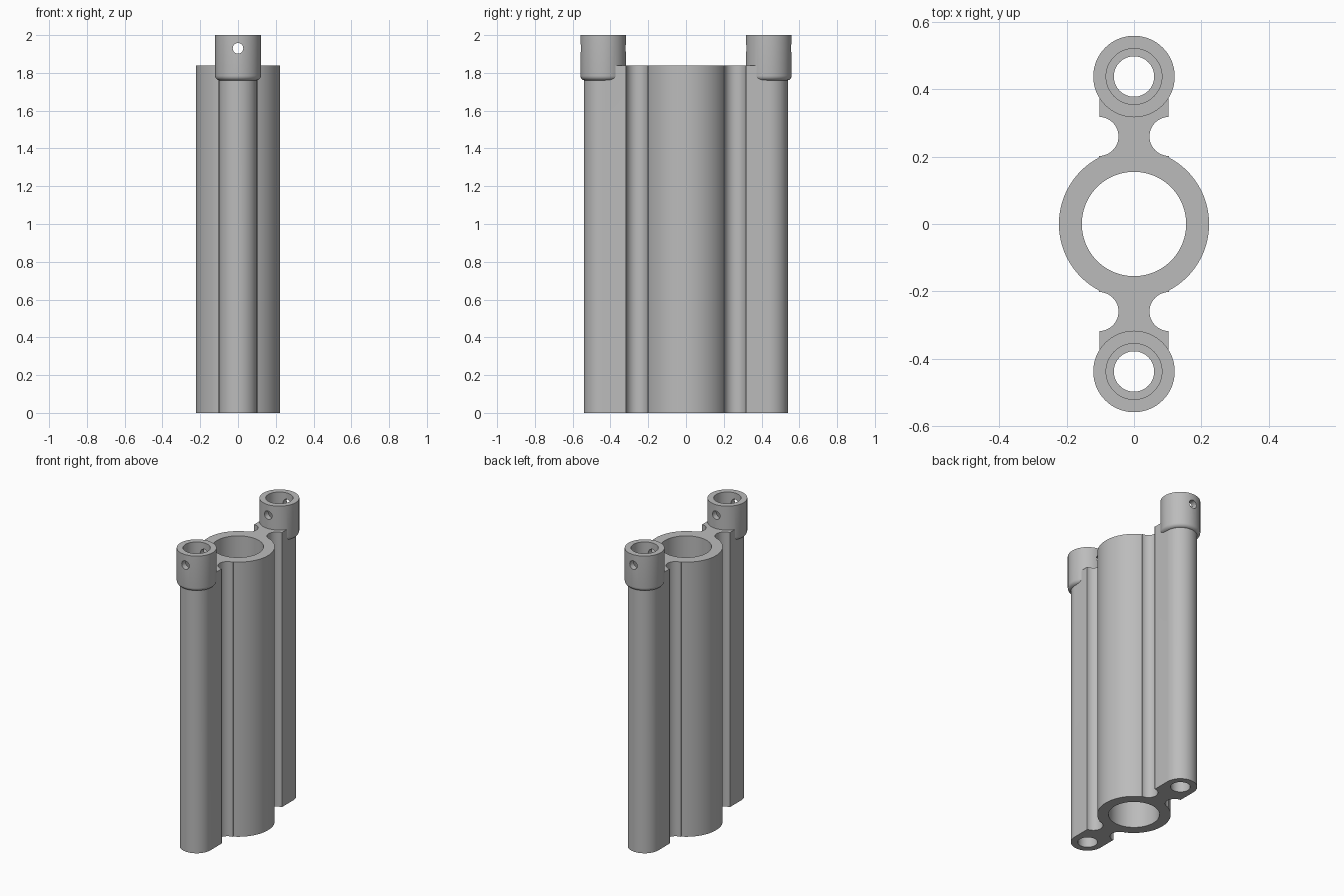
import bpy, bmesh
from math import sin, cos, pi, sqrt, radians, asin

cube = bpy.data.objects.get("Cube")
if cube:
    bpy.data.objects.remove(cube, do_unlink=True)

HEIGHT, BODY_TOP = 2.0, 1.84
RING_R, BORE_R = 0.223, 0.155          # central tube
END_Y, END_R, END_BORE = 0.438, 0.102, 0.06
COLLAR_R, COLLAR_BORE, COLLAR_LOW = 0.121, 0.083, 1.76
NOTCH_X, NOTCH_Y, NOTCH_R = 0.104, 0.26, 0.058

grey = bpy.data.materials.new("plain grey")
grey.use_nodes = True
colour = (0.5, 0.5, 0.5, 1)
grey.diffuse_color = colour
grey.node_tree.nodes["Principled BSDF"].inputs["Base Color"].default_value = colour


def arc(cx, cy, r, a0, a1, n):
    return [(cx + r * cos(a0 + (a1 - a0) * i / n),
             cy + r * sin(a0 + (a1 - a0) * i / n)) for i in range(n + 1)]


def make(name, bm):
    bmesh.ops.recalc_face_normals(bm, faces=bm.faces)
    mesh = bpy.data.meshes.new(name)
    bm.to_mesh(mesh)
    bm.free()
    mesh.materials.append(grey)
    obj = bpy.data.objects.new(name, mesh)
    bpy.context.collection.objects.link(obj)
    return obj


def prism(name, outline, z0, z1):
    bm = bmesh.new()
    face = bm.faces.new([bm.verts.new((x, y, z0)) for x, y in outline])
    top = bmesh.ops.extrude_face_region(bm, geom=[face])["geom"]
    verts = [v for v in top if isinstance(v, bmesh.types.BMVert)]
    bmesh.ops.translate(bm, verts=verts, vec=(0, 0, z1 - z0))
    return make(name, bm)


def rod(name, y, r, z0, z1, n=64):
    return prism(name, arc(0, y, r, 0, 2 * pi, n)[:-1], z0, z1)


def combine(target, tool, operation):
    mod = target.modifiers.new(tool.name, "BOOLEAN")
    mod.operation, mod.object, mod.solver = operation, tool, "EXACT"
    tool.hide_render = True
    tools.append(tool)


# Extruded body: one quarter of the outline, mirrored twice
join = asin(sqrt(RING_R ** 2 - NOTCH_X ** 2) / RING_R)
quarter = arc(0, 0, RING_R, 0, join, 20)
quarter += arc(NOTCH_X, NOTCH_Y, NOTCH_R, 1.5 * pi, 0.5 * pi, 24)
quarter += [(END_R, NOTCH_Y + NOTCH_R)]
quarter += arc(0, END_Y, END_R, 0, pi / 2, 18)
half = quarter + [(-x, y) for x, y in reversed(quarter[:-1])]
outline = half + [(x, -y) for x, y in reversed(half[1:-1])]
clean = [p for i, p in enumerate(outline)
         if abs(p[0] - outline[i - 1][0]) + abs(p[1] - outline[i - 1][1]) > 0.002]
body = prism("twin_socket_body", clean, 0, BODY_TOP)

# Collars with a rounded lower edge, then the bores and cross holes
tools = []
for side, s in (("front", -1), ("back", 1)):
    y = s * END_Y
    collar = rod(side + "_collar", y, COLLAR_R, COLLAR_LOW, HEIGHT)
    bm = bmesh.new()
    bm.from_mesh(collar.data)
    rim = [e for e in bm.edges if all(v.co.z < COLLAR_LOW + 0.01 for v in e.verts)]
    bmesh.ops.bevel(bm, geom=rim, offset=0.025, segments=6, profile=0.5, affect="EDGES")
    bm.to_mesh(collar.data)
    bm.free()
    combine(body, collar, "UNION")
for side, s in (("front", -1), ("back", 1)):
    y = s * END_Y
    combine(body, rod(side + "_bore", y, END_BORE, -0.1, 2.1), "DIFFERENCE")
    combine(body, rod(side + "_counterbore", y, COLLAR_BORE, BODY_TOP, 2.1), "DIFFERENCE")
combine(body, rod("main_bore", 0, BORE_R, -0.1, 2.1, 80), "DIFFERENCE")
pin = rod("cross_hole", 0, 0.028, -1, 1, 32)
pin.rotation_euler.x = radians(90)
pin.location.z = 1.93
combine(body, pin, "DIFFERENCE")

# Bake the cuts and remove the helpers
bpy.context.view_layer.update()
deps = bpy.context.evaluated_depsgraph_get()
result = bpy.data.meshes.new_from_object(body.evaluated_get(deps))
body.modifiers.clear()
body.data = result
for tool in tools:
    bpy.data.objects.remove(tool, do_unlink=True)

bpy.ops.object.select_all(action="DESELECT")
body.select_set(True)
bpy.context.view_layer.objects.active = body
bpy.ops.object.shade_smooth_by_angle(angle=radians(30))
